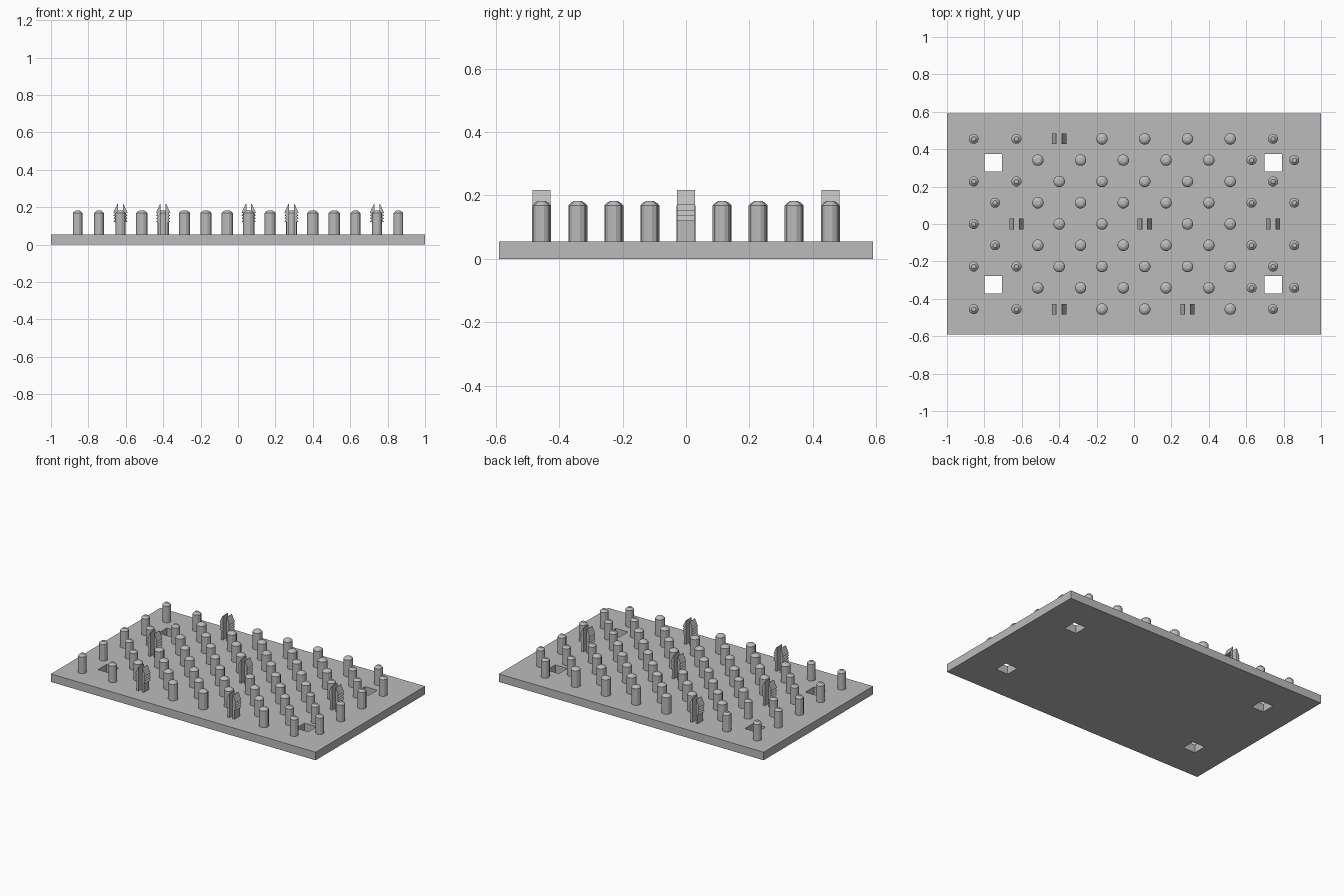
import bpy, bmesh, math

default = bpy.data.objects.get("Cube")
if default:
    bpy.data.objects.remove(default, do_unlink=True)

grey = bpy.data.materials.new("plain grey")
grey.use_nodes = True
colour = (0.5, 0.5, 0.5, 1)
grey.diffuse_color = colour
grey.node_tree.nodes["Principled BSDF"].inputs["Base Color"].default_value = colour

PLATE_TOP = 0.055
PITCH = 0.1143


def make_object(name, bm, location=(0, 0, 0)):
    bmesh.ops.recalc_face_normals(bm, faces=bm.faces)
    mesh = bpy.data.meshes.new(name)
    bm.to_mesh(mesh)
    bm.free()
    mesh.materials.append(grey)
    obj = bpy.data.objects.new(name, mesh)
    obj.location = location
    bpy.context.collection.objects.link(obj)
    return obj


def add_box(bm, size, centre):
    verts = bmesh.ops.create_cube(bm, size=1)["verts"]
    bmesh.ops.scale(bm, vec=size, verts=verts)
    bmesh.ops.translate(bm, vec=centre, verts=verts)


def lathe(name, profile, sides):
    """Stack rings of (radius, height) into a closed pin."""
    bm = bmesh.new()
    rings = [[bm.verts.new((r * math.cos(math.tau * (i + 0.5) / sides),
                            r * math.sin(math.tau * (i + 0.5) / sides), z))
              for i in range(sides)] for r, z in profile]
    for low, high in zip(rings, rings[1:]):
        for i in range(sides):
            j = (i + 1) % sides
            bm.faces.new((low[i], low[j], high[j], high[i]))
    bm.faces.new(rings[0])
    bm.faces.new(rings[-1])
    return make_object(name, bm)


def make_clip(name):
    """Two mirrored prongs with barbed outer sides."""
    outline = [(0.013, 0.05), (0.027, 0.05), (0.027, 0.12)]
    for step in range(3):
        z = 0.12 + step * 0.0165
        outline += [(0.038, z), (0.028, z + 0.0165)]
    outline += [(0.038, 0.17), (0.016, 0.218), (0.013, 0.218)]
    bm = bmesh.new()
    for side in (-1, 1):
        face = bm.faces.new([bm.verts.new((side * x, -0.0285, z)) for x, z in outline])
        new = bmesh.ops.extrude_face_region(bm, geom=[face])["geom"]
        bmesh.ops.translate(bm, vec=(0, 0.057, 0),
                            verts=[v for v in new if isinstance(v, bmesh.types.BMVert)])
    return make_object(name, bm)


def place_copy(source, name, x, y):
    copy = bpy.data.objects.new(name, source.data)
    copy.location = (x, y, 0)
    bpy.context.collection.objects.link(copy)


# Base plate with four square through holes
bm = bmesh.new()
add_box(bm, (2, 1.18, PLATE_TOP), (0, 0, PLATE_TOP / 2))
plate = make_object("base_plate", bm)
bm = bmesh.new()
for x in (-0.752, 0.745):
    for y in (-0.325, 0.327):
        add_box(bm, (0.092, 0.092, 0.3), (x, y, 0))
cutter = make_object("hole_cutter", bm)
cutter.hide_render = True
cut = plate.modifiers.new("holes", "BOOLEAN")
cut.operation = "DIFFERENCE"
cut.solver = "EXACT"
cut.object = cutter
bpy.context.view_layer.objects.active = plate
bpy.ops.object.modifier_apply(modifier=cut.name)
bpy.data.objects.remove(cutter, do_unlink=True)

# Master parts
wide_pin = lathe("wide_pin", [(0.031, 0.05), (0.031, 0.168), (0.024, 0.176), (0.013, 0.182)], 12)
slim_pin = lathe("slim_pin", [(0.027, 0.05), (0.027, 0.168), (0.012, 0.182)], 12)
clip = make_clip("barbed_clip")

# Staggered field of pins, with clips at chosen spots and gaps at the holes
clip_spots = {(0, 4), (0, 10), (4, 2), (4, 8), (4, 14), (8, 4)}
gaps = {(1, 1), (7, 1)}
for row in range(9):
    for col in range(row % 2, 16, 2):
        if (row, col) in gaps:
            continue
        x, y = (col - 7.5) * PITCH, (row - 4) * 0.1138
        if (row, col) in clip_spots:
            source = clip
        elif col < 3 or col > 12:
            source = slim_pin
        else:
            source = wide_pin
        place_copy(source, f"{source.name}_{row}_{col}", x, y)

for master in (wide_pin, slim_pin, clip):
    bpy.data.objects.remove(master, do_unlink=True)
